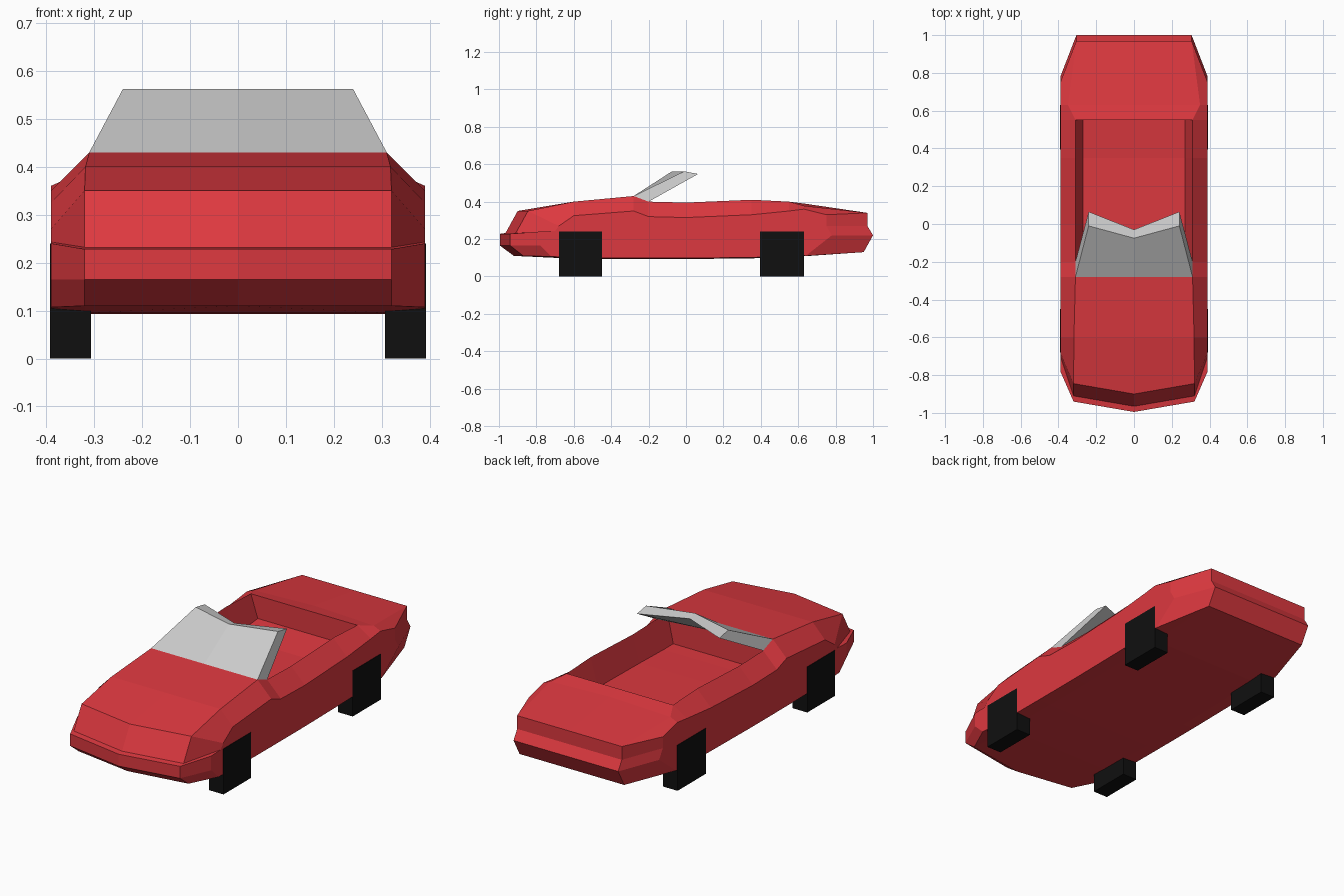
import bpy, bmesh

if "Cube" in bpy.data.objects:
    bpy.data.objects.remove(bpy.data.objects["Cube"])


def material(name, rgb):
    m = bpy.data.materials.new(name)
    m.diffuse_color = (*rgb, 1)
    m.use_nodes = True
    m.node_tree.nodes["Principled BSDF"].inputs["Base Color"].default_value = m.diffuse_color
    return m


def mirrored(name, polys, mat=None):
    """Weld a list of polygons into a half mesh and mirror it across x = 0."""
    bm = bmesh.new()
    cache = {}
    for poly in polys:
        vs = []
        for p in poly:
            if p not in cache:
                cache[p] = bm.verts.new(p)
            if cache[p] not in vs:
                vs.append(cache[p])
        bm.faces.new(vs)
    bmesh.ops.recalc_face_normals(bm, faces=bm.faces)
    me = bpy.data.meshes.new(name)
    bm.to_mesh(me)
    bm.free()
    ob = bpy.data.objects.new(name, me)
    bpy.context.collection.objects.link(ob)
    if mat:
        me.materials.append(mat)
    mod = ob.modifiers.new("mirror", 'MIRROR')
    mod.merge_threshold = 0.0005
    return ob


def strip(a, b):
    return [(a[i], a[i + 1], b[i + 1], b[i]) for i in range(len(a) - 1)]


red = material("red_paint", (0.72, 0.04, 0.05))
black = material("black_rubber", (0.005, 0.005, 0.005))
W = 0.39

# Nose and tail levels: (centre y, centre z, corner y, side y, side z), bottom to top
nose = [(-.92, .11, -.87, -.72, .107), (-.995, .165, -.94, -.78, .165),
        (-.995, .228, -.94, -.78, .24), (-.965, .232, -.91, -.70, .243),
        (-.90, .35, -.845, -.68, .27)]
tail = [(.95, .13, .95, .64, .11), (1.0, .22, 1.0, .78, .22),
        (.97, .27, .97, .75, .27), (.97, .34, .97, .75, .33)]


def levels(rows, cx):
    return [[(0, yc, zc), (cx, yk, zc), (W, ys, zs)] for yc, zc, yk, ys, zs in rows]


nose_l, tail_l = levels(nose, .32), levels(tail, .305)

# Body stations: y, bottom z, shoulder z, rim x, rim z, centre z
rows = [(-.60, .095, .325, .318, .40, .40), (-.28, .093, .35, .31, .43, .43),
        (-.20, .093, .32, .31, .40, .40), (0, .093, .315, .31, .395, .395),
        (.35, .097, .33, .31, .41, .41), (.55, .102, .35, .31, .40, .40),
        (.63, .108, .36, .35, .378, .39)]
rings = [nose_l[0] + nose_l[-1][::-1]]
rings += [[(0, y, zb), (.32, y, zb), (W, y, zb + .005), (W, y, zs), (xr, y, zr), (0, y, zc)]
          for y, zb, zs, xr, zr, zc in rows]
rings.append(tail_l[0] + tail_l[-1][::-1])

polys = []
for i in range(len(rings) - 1):
    quads = strip(rings[i], rings[i + 1])
    polys += quads[:4] if 2 <= i <= 5 else quads   # leave the cockpit open
for lv in (nose_l, tail_l):
    for a, b in zip(lv, lv[1:]):
        polys += strip(a, b)
    polys.append([l[2] for l in lv])               # side filler of each end

# Cockpit tub: side walls, floor, front and back walls
floor_z = [.25, .25, .255, .26, .28]
tub = [[r[4], (.27, r[4][1], z), (0, r[4][1], z)] for r, z in zip(rings[2:7], floor_z)]
for a, b in zip(tub, tub[1:]):
    polys += strip(a, b)
for k, ring in ((0, rings[2]), (-1, rings[6])):
    polys.append((ring[5], *tub[k]))
mirrored("car_body", polys, red)

# Windshield: V-shaped slab, outlines of front and back skins
front = [(0, -.28, .43), (.31, -.28, .43), (.24, -.01, .562), (0, -.075, .562)]
back = [(0, -.245, .40), (.31, -.20, .40), (.24, .065, .548), (0, -.03, .55)]
mirrored("windshield", [front, back] + strip(front, back))

# Wheels: square blocks
for name, y0, y1 in (("front_wheels", -.68, -.45), ("rear_wheels", .395, .63)):
    lo = [(x, y, 0) for x, y in ((.307, y0), (.392, y0), (.392, y1), (.307, y1))]
    hi = [(x, y, .24) for x, y, _ in lo]
    mirrored(name, [lo, hi] + strip(lo + lo[:1], hi + hi[:1]), black)
